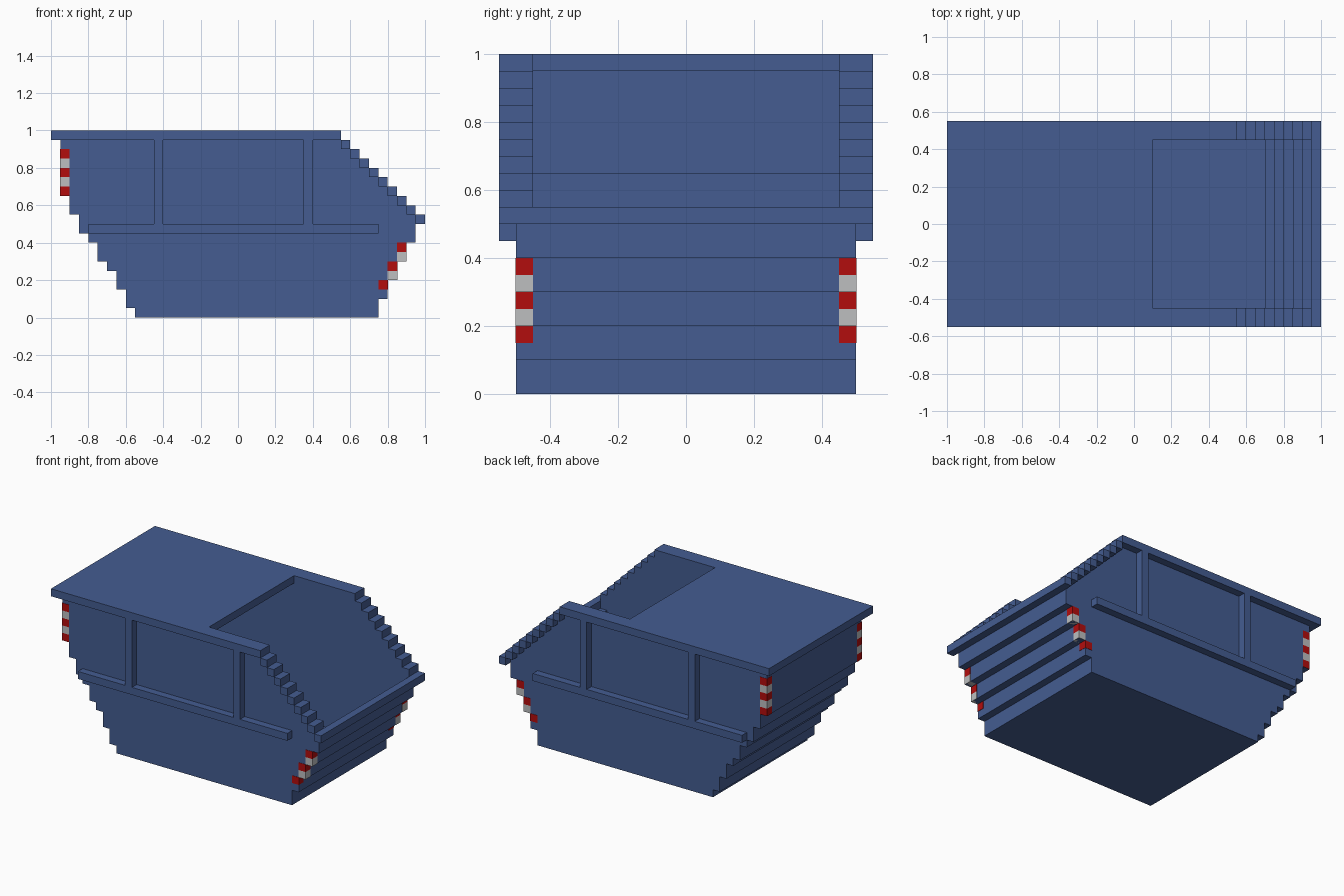
import bpy
import bmesh

if "Cube" in bpy.data.objects:
    bpy.data.objects.remove(bpy.data.objects["Cube"], do_unlink=True)

S = 0.05   # one block step: wall thickness and stair size


def material(name, rgb):
    m = bpy.data.materials.new(name)
    m.use_nodes = True
    colour = (*rgb, 1.0)
    m.diffuse_color = colour
    bsdf = next(n for n in m.node_tree.nodes if n.type == 'BSDF_PRINCIPLED')
    bsdf.inputs["Base Color"].default_value = colour
    return m


blue = material("steel blue", (0.058, 0.108, 0.285))
red = material("warning red", (0.45, 0.004, 0.004))
white = material("warning white", (0.51, 0.52, 0.53))


def finish(name, bm, mat):
    bmesh.ops.recalc_face_normals(bm, faces=bm.faces)
    mesh = bpy.data.meshes.new(name)
    bm.to_mesh(mesh)
    bm.free()
    mesh.materials.append(mat)
    ob = bpy.data.objects.new(name, mesh)
    bpy.context.collection.objects.link(ob)
    return ob


def prism(name, points, direction, mat=blue):
    """Extrude a flat outline along a direction."""
    bm = bmesh.new()
    face = bm.faces.new([bm.verts.new(p) for p in points])
    out = bmesh.ops.extrude_face_region(bm, geom=[face])
    verts = [g for g in out["geom"] if isinstance(g, bmesh.types.BMVert)]
    bmesh.ops.translate(bm, verts=verts, vec=direction)
    return finish(name, bm, mat)


def boxes(name, spans, mat=blue):
    """Join axis-aligned boxes, each given as x, y and z spans."""
    bm = bmesh.new()
    for spans_xyz in spans:
        verts = bmesh.ops.create_cube(bm, size=1)["verts"]
        for v in verts:
            v.co = [lo + (hi - lo) * (c + 0.5) for c, (lo, hi) in zip(v.co, spans_xyz)]
    return finish(name, bm, mat)


# Stepped ends: (bottom, top, outer x) of each band, from the ground up
left_tops = [0.05, 0.15, 0.25, 0.3, 0.4, 0.45, 0.55, 0.65, 0.95]
right_tops = [0.1, 0.2, 0.3, 0.4, 0.5]


def bands(tops, start, step):
    return [(lo, hi, start + step * i)
            for i, (lo, hi) in enumerate(zip([0] + tops, tops))]


left = bands(left_tops, -0.55, -S)
right = bands(right_tops, 0.75, S)
stairs = [(0.55 + S * i, 0.9 - S * i) for i in range(9)]   # sloping loading edge

# Side walls
outline = []
for lo, hi, x in right:
    outline += [(x, lo), (x, hi)]
outline.pop()
for x, z in reversed(stairs):
    outline += [(x, z + S)] if z < 0.52 else [(x + S, z), (x, z)]
outline[-1] = (0.55, 0.9)
# follow the stair line exactly: tread, then riser
outline = [p for lo, hi, x in right for p in ((x, lo), (x, hi))][:-1]
outline.append((0.95, 0.55))
for x, z in reversed(stairs[:-1]):
    outline += [(x, z), (x, z + S)]
for lo, hi, x in reversed(left):
    outline += [(x, hi), (x, lo)]
for side, y in (("right", -0.5), ("left", 0.45)):
    prism(side + "_side_wall", [(x, y, z) for x, z in outline], (0, S, 0))

# End walls and floor
inner = (-0.45, 0.45)
boxes("rear_stepped_wall", [((x, x + S), inner, (lo, hi)) for lo, hi, x in left])
boxes("loading_stepped_wall", [((x - S, x), inner, (lo, hi)) for lo, hi, x in right])
boxes("floor", [((-0.5, 0.7), inner, (0, S))])

# Lid with the arms of the rim reaching forward around the opening
lid = [(-1, -0.55), (0.55, -0.55), (0.55, -0.45), (0.1, -0.45),
       (0.1, 0.45), (0.55, 0.45), (0.55, 0.55), (-1, 0.55)]
prism("lid_and_rim", [(x, y, 0.95) for x, y in lid], (0, 0, S))

# Loading lip
boxes("loading_lip", [((0.95, 1), (-0.55, 0.55), (0.5, 0.55))])

for side, s in (("right", -1), ("left", 1)):
    def ys(a, b):
        return tuple(sorted((s * a, s * b)))

    # Stair-shaped rim beside the opening
    boxes(side + "_stepped_rim",
          [((x, x + S), ys(0.45, 0.55), (z, z + S)) for x, z in stairs[:-1]])
    # Rail and posts on the side
    boxes(side + "_rail", [((-0.8, 0.75), ys(0.5, 0.55), (0.45, 0.5))])
    boxes(side + "_posts",
          [((x, x + S), ys(0.5, 0.55), (0.5, 0.95)) for x in (-0.45, 0.35)])

    # Striped warning markers on the corners, set just proud of the walls
    e = 0.002
    blocks = {"red": [], "white": []}
    for i in range(5):
        colour = "white" if i % 2 else "red"
        z = 0.65 + S * i
        blocks[colour].append(((-0.95 - e, -0.9), ys(0.45, 0.5 + e), (z, z + S)))
        z = 0.15 + S * i
        x = next(x for lo, hi, x in right if lo < z + S / 2 < hi)
        blocks[colour].append(((x - S, x + e), ys(0.45, 0.5 + e), (z, z + S)))
    boxes(side + "_red_markers", blocks["red"], red)
    boxes(side + "_white_markers", blocks["white"], white)
